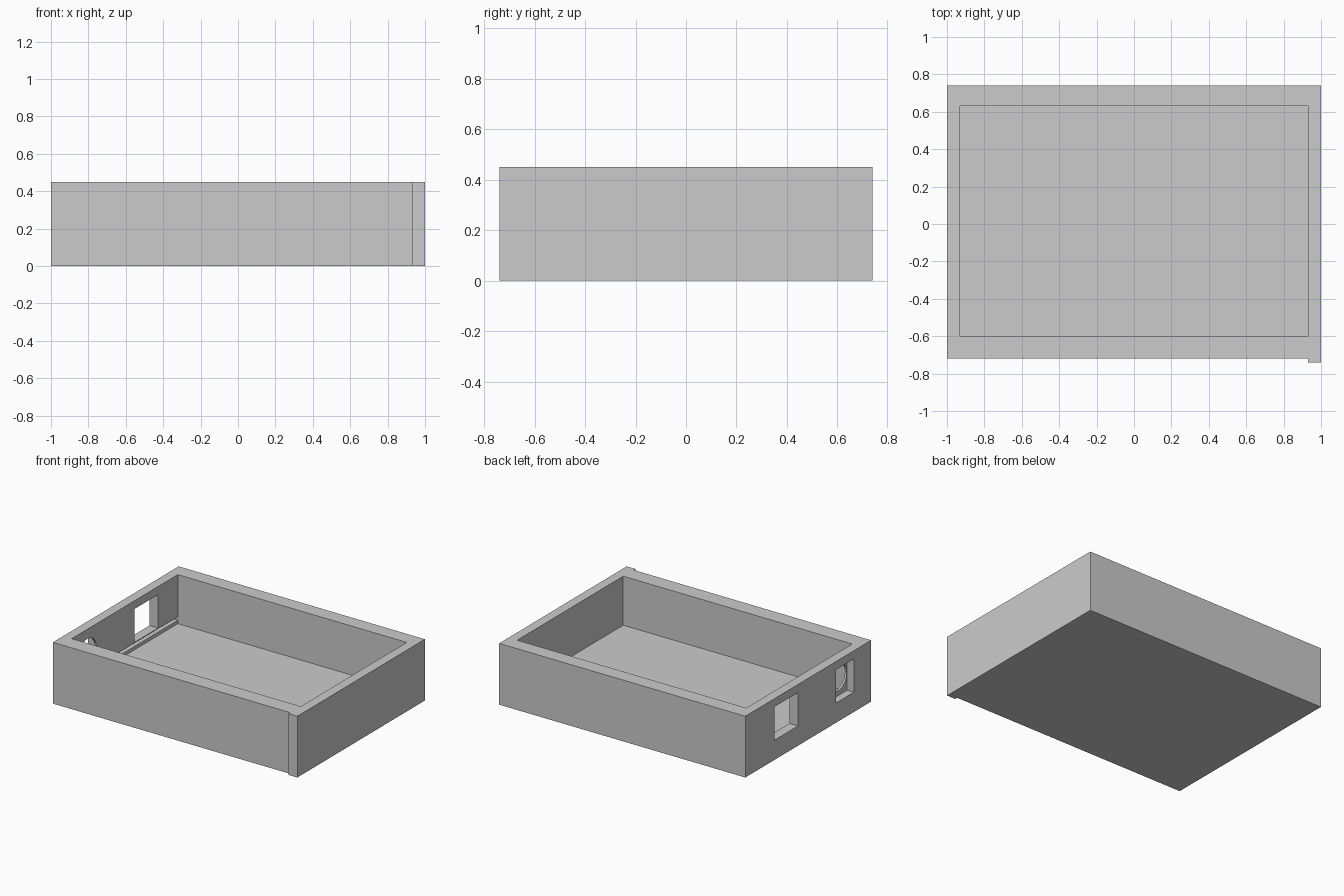
import bpy
import math

cube = bpy.data.objects.get("Cube")
if cube:
    bpy.data.objects.remove(cube, do_unlink=True)

grey = bpy.data.materials.new("light grey")
grey.use_nodes = True
colour = (0.6, 0.6, 0.6, 1)
grey.diffuse_color = colour
grey.node_tree.nodes["Principled BSDF"].inputs["Base Color"].default_value = colour


def box(name, low, high):
    """Axis-aligned box between two corners."""
    centre = [(a + b) / 2 for a, b in zip(low, high)]
    bpy.ops.mesh.primitive_cube_add(size=1, location=centre)
    obj = bpy.context.object
    obj.name = name
    obj.scale = [b - a for a, b in zip(low, high)]
    bpy.ops.object.transform_apply(location=False, rotation=False, scale=True)
    obj.data.materials.append(grey)
    return obj


def cut(target, cutter):
    """Subtract the cutter and remove it."""
    mod = target.modifiers.new("cut", "BOOLEAN")
    mod.operation = "DIFFERENCE"
    mod.solver = "EXACT"
    mod.object = cutter
    bpy.context.view_layer.objects.active = target
    bpy.ops.object.modifier_apply(modifier=mod.name)
    bpy.data.objects.remove(cutter, do_unlink=True)


# Open tray with thick walls
tray = box("tray", (-1, -0.72, 0), (1, 0.74, 0.45))
cut(tray, box("cavity", (-0.93, -0.6, 0.09), (0.93, 0.63, 0.6)))

# Long slot low in the right wall, just above the floor
cut(tray, box("slot", (-0.96, -0.6, 0.115), (-0.9, 0.63, 0.14)))

# Rectangular window through the right wall
cut(tray, box("window", (-1.1, 0.13, 0.145), (-0.9, 0.4, 0.39)))

# Rectangular pocket that narrows to a round hole inside
cut(tray, box("pocket", (-1.1, -0.52, 0.145), (-0.945, -0.31, 0.39)))
bpy.ops.mesh.primitive_cylinder_add(
    vertices=32, radius=0.1, depth=0.2,
    location=(-0.98, -0.415, 0.28), rotation=(0, math.pi / 2, 0))
cut(tray, bpy.context.object)

# Thin lip on the front corner
box("corner_lip", (0.93, -0.74, 0), (1, -0.72, 0.45))
